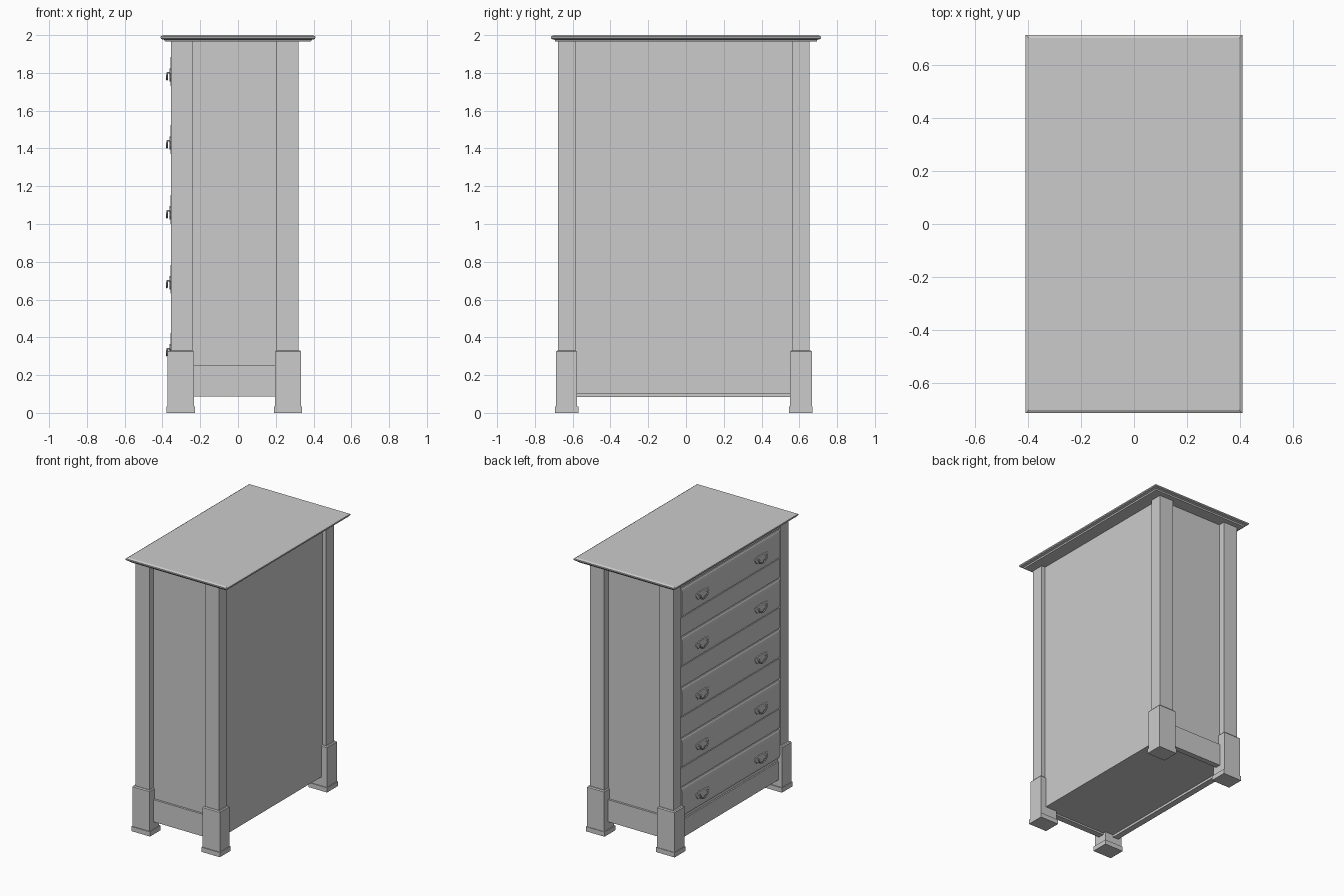
import bpy, bmesh, math

if "Cube" in bpy.data.objects:
    bpy.data.objects.remove(bpy.data.objects["Cube"])


def finish(name, bm, smooth=False):
    bmesh.ops.recalc_face_normals(bm, faces=bm.faces)
    me = bpy.data.meshes.new(name)
    bm.to_mesh(me)
    bm.free()
    ob = bpy.data.objects.new(name, me)
    bpy.context.collection.objects.link(ob)
    if smooth:
        for p in me.polygons:
            p.use_smooth = True
    return ob


def stack(name, rings):
    """Closed solid from rectangular rings (x0, x1, y0, y1, z)."""
    bm = bmesh.new()
    loops = [[bm.verts.new(c) for c in ((a, p, z), (b, p, z), (b, q, z), (a, q, z))]
             for a, b, p, q, z in rings]
    for lo, hi in zip(loops, loops[1:]):
        for i in range(4):
            j = (i + 1) % 4
            bm.faces.new((lo[i], lo[j], hi[j], hi[i]))
    bm.faces.new(loops[0])
    bm.faces.new(loops[-1])
    return finish(name, bm)


def box(name, x0, x1, y0, y1, z0, z1):
    return stack(name, [(x0, x1, y0, y1, z0), (x0, x1, y0, y1, z1)])


def prism(name, pts, axis, a, b):
    """Extrude a 2D outline: axis 'y' takes (x, z) points, 'x' takes (y, z)."""
    bm = bmesh.new()
    put = (lambda p, t: (p[0], t, p[1])) if axis == 'y' else (lambda p, t: (t, p[0], p[1]))
    A = [bm.verts.new(put(p, a)) for p in pts]
    B = [bm.verts.new(put(p, b)) for p in pts]
    for i in range(len(pts)):
        j = (i + 1) % len(pts)
        bm.faces.new((A[i], A[j], B[j], B[i]))
    bm.faces.new(A)
    bm.faces.new(B)
    return finish(name, bm)


# Moulded top board
HX, HY = 0.409, 0.714
stack("top_board", [(-HX + i, HX - i, -HY + i, HY - i, z) for i, z in
                    ((0.022, 1.965), (0.02, 1.975), (0.004, 1.979),
                     (0, 1.984), (0, 1.993), (0.012, 2.0))])

# Carcass (recessed side and back panels)
box("carcass", -0.335, 0.29, -0.63, 0.605, 0.1, 1.97)

# Corner posts with chamfered sleeves and foot pads
XS = {"front": ((-0.355, -0.242), (-0.373, -0.234), (-0.378, -0.227)),
      "back": ((0.205, 0.32), (0.196, 0.334), (0.19, 0.339))}
YS = {"right": ((-0.677, -0.585), (-0.688, -0.577), (-0.694, -0.57)),
      "left": ((0.562, 0.653), (0.551, 0.667), (0.546, 0.671))}
for xn, xs in XS.items():
    for yn, ys in YS.items():
        tag = f"{xn}_{yn}"
        box(f"post_{tag}", *xs[0], *ys[0], 0.2, 1.97)
        sx, sy = xs[1], ys[1]
        c = 0.006
        stack(f"foot_sleeve_{tag}", [
            (*sx, *sy, 0.03), (*sx, *sy, 0.324),
            (sx[0] + c, sx[1] - c, sy[0] + c, sy[1] - c, 0.331)])
        box(f"foot_pad_{tag}", *xs[2], *ys[2], 0, 0.034)

# Bottom rails
box("side_rail_right", -0.24, 0.2, -0.645, -0.6, 0.088, 0.25)
box("side_rail_left", -0.24, 0.2, 0.58, 0.62, 0.088, 0.25)
box("front_rail", -0.345, -0.3, -0.58, 0.555, 0.083, 0.215)

# Drawers, separating rails and pulls
CENTRES = (0.33, 0.69, 1.06, 1.43, 1.79)
D0, D1 = -0.578, 0.555
for n, zc in enumerate(CENTRES, 1):
    lo, hi = zc - 0.085, zc + 0.125
    prof = [(-0.32, lo), (-0.348, lo), (-0.353, lo + 0.012), (-0.356, lo + 0.025),
            (-0.358, zc + 0.01), (-0.356, hi - 0.03), (-0.353, hi - 0.012),
            (-0.348, hi), (-0.32, hi)]
    prism(f"drawer_{n}", prof, 'y', D0, D1)
    top = CENTRES[n] - 0.085 if n < 5 else 1.97
    box(f"drawer_rail_{n}", -0.347, -0.32, -0.59, 0.565, hi + 0.006, top - 0.006)

    for side, yc in (("right", -0.355), ("left", 0.325)):
        # scalloped back plate
        half = [(0, 0.034), (0.018, 0.026), (0.032, 0.034), (0.05, 0.024), (0.066, 0.027),
                (0.076, 0.008), (0.062, -0.004), (0.052, -0.02), (0.03, -0.018),
                (0.016, -0.03), (0, -0.036)]
        outline = half + [(-y, z) for y, z in half[-2:0:-1]]
        prism(f"pull_plate_{n}_{side}", [(yc + y, zc + z) for y, z in outline],
              'x', -0.355, -0.363)
        # curved bail handle
        cu = bpy.data.curves.new(f"pull_bail_{n}_{side}", 'CURVE')
        cu.dimensions = '3D'
        cu.bevel_depth = 0.005
        cu.bevel_resolution = 1
        cu.use_fill_caps = True
        sp = cu.splines.new('POLY')
        path = [(-0.358, -0.045, 0.01), (-0.375, -0.045, 0.01)]
        path += [(-0.376, 0.045 * math.cos(t), 0.008 - 0.034 * math.sin(t))
                 for t in [math.pi * (1 - k / 8) for k in range(1, 8)]]
        path += [(-0.375, 0.045, 0.01), (-0.358, 0.045, 0.01)]
        sp.points.add(len(path) - 1)
        for p, (x, y, z) in zip(sp.points, path):
            p.co = (x, yc + y, zc + z, 1)
        ob = bpy.data.objects.new(cu.name, cu)
        bpy.context.collection.objects.link(ob)
